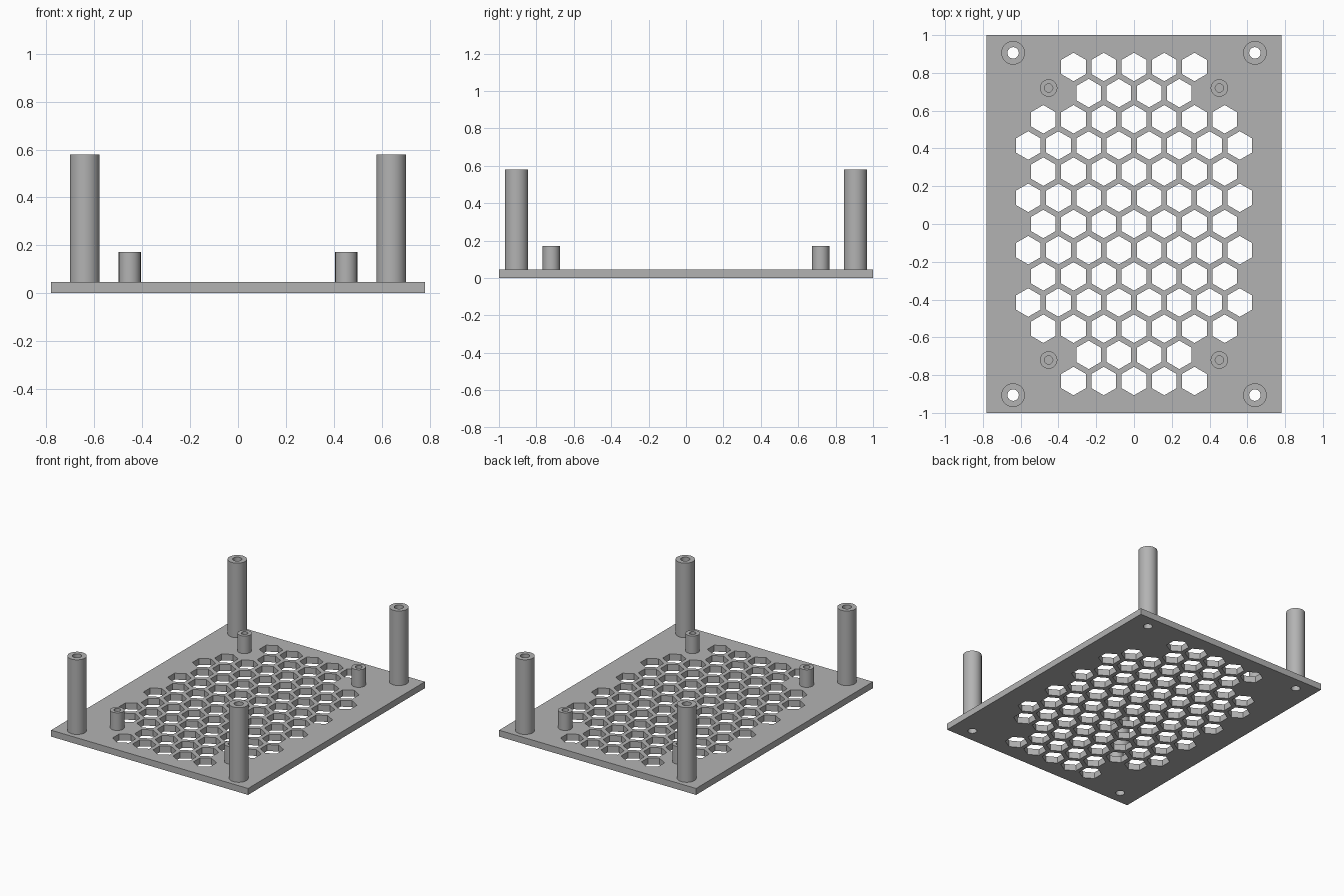
import bpy
import bmesh
from math import pi, sin, cos, radians

cube = bpy.data.objects.get("Cube")
if cube:
    bpy.data.objects.remove(cube, do_unlink=True)

# Single grey plastic
GREY = (0.45, 0.45, 0.45, 1)
grey = bpy.data.materials.new("grey plastic")
grey.use_nodes = True
grey.diffuse_color = GREY
grey.node_tree.nodes["Principled BSDF"].inputs["Base Color"].default_value = GREY

PLATE_X, PLATE_Y, PLATE_TOP = 0.78, 1.0, 0.046
POST_POS, POST_R, POST_HOLE, POST_TOP = (0.64, 0.906), 0.0625, 0.03, 0.58
PEG_POS, PEG_R, PEG_HOLE, PEG_TOP = (0.452, 0.72), 0.046, 0.022, 0.172
PITCH, HEX_R = 0.16, 0.0755
ROW_STEP = PITCH * sin(pi / 3)


def ring(x, y, r, sides, start=0.0):
    """Outline of a regular polygon."""
    return [(x + r * cos(start + 2 * pi * i / sides),
             y + r * sin(start + 2 * pi * i / sides)) for i in range(sides)]


def extrude_outlines(name, outlines, z0, z1):
    """Extrude a flat shape; outlines inside the first one become holes."""
    curve = bpy.data.curves.new(name, "CURVE")
    curve.dimensions = "2D"
    curve.fill_mode = "BOTH"
    curve.extrude = (z1 - z0) / 2
    for points in outlines:
        spline = curve.splines.new("POLY")
        spline.points.add(len(points) - 1)
        for point, (x, y) in zip(spline.points, points):
            point.co = (x, y, 0, 1)
        spline.use_cyclic_u = True
    source = bpy.data.objects.new(name + "_outline", curve)
    bpy.context.collection.objects.link(source)
    graph = bpy.context.evaluated_depsgraph_get()
    mesh = bpy.data.meshes.new_from_object(source.evaluated_get(graph))
    bpy.data.objects.remove(source, do_unlink=True)
    bpy.data.curves.remove(curve)

    # Weld the caps to the walls and move up to the right height
    bm = bmesh.new()
    bm.from_mesh(mesh)
    bmesh.ops.remove_doubles(bm, verts=bm.verts, dist=0.0001)
    bmesh.ops.recalc_face_normals(bm, faces=bm.faces)
    bmesh.ops.translate(bm, verts=bm.verts, vec=(0, 0, (z0 + z1) / 2))
    bm.to_mesh(mesh)
    bm.free()
    mesh.name = name
    mesh.materials.clear()
    mesh.materials.append(grey)
    obj = bpy.data.objects.new(name, mesh)
    bpy.context.collection.objects.link(obj)
    bpy.ops.object.select_all(action="DESELECT")
    obj.select_set(True)
    bpy.context.view_layer.objects.active = obj
    bpy.ops.object.shade_smooth_by_angle(angle=radians(30))
    return obj


CORNERS = [("front_right", -1, -1), ("front_left", 1, -1),
           ("back_right", -1, 1), ("back_left", 1, 1)]

# Base plate with honeycomb vents and screw holes
outlines = [[(-PLATE_X, -PLATE_Y), (PLATE_X, -PLATE_Y),
             (PLATE_X, PLATE_Y), (-PLATE_X, PLATE_Y)]]
for row in range(-6, 7):
    count = 7 + row % 2          # staggered rows
    if abs(row) == 5:            # shorter rows between the pegs
        count = 4
    elif abs(row) == 6:
        count = 5
    for i in range(count):
        x = (i - (count - 1) / 2) * PITCH
        outlines.append(ring(x, row * ROW_STEP, HEX_R, 6, pi / 6))
for _, sx, sy in CORNERS:
    outlines.append(ring(sx * POST_POS[0], sy * POST_POS[1], POST_HOLE, 48))
extrude_outlines("base_plate", outlines, 0, PLATE_TOP)

# Tall hollow corner posts and short hollow pegs
for label, sx, sy in CORNERS:
    for part, (px, py), r, hole, top in (
            ("corner_post", POST_POS, POST_R, POST_HOLE, POST_TOP),
            ("short_peg", PEG_POS, PEG_R, PEG_HOLE, PEG_TOP)):
        x, y = sx * px, sy * py
        extrude_outlines(f"{part}_{label}",
                         [ring(x, y, r, 48), ring(x, y, hole, 48)],
                         PLATE_TOP, top)
